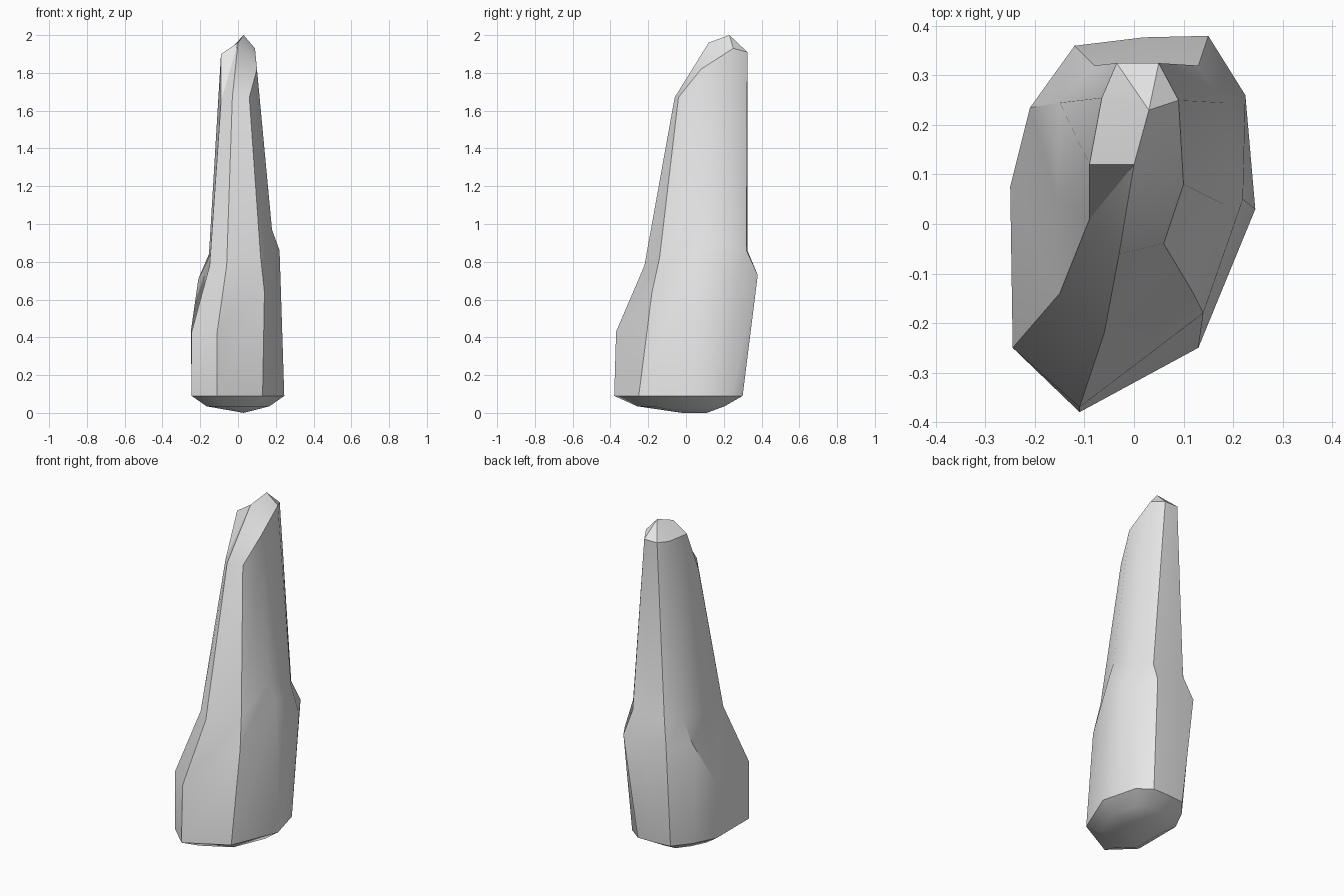
import bpy
import bmesh
import math
from mathutils import Vector

# Remove the default object only
default_cube = bpy.data.objects.get("Cube")
if default_cube:
    bpy.data.objects.remove(default_cube, do_unlink=True)


def make_material(name, colour):
    material = bpy.data.materials.new(name)
    material.use_nodes = True
    material.diffuse_color = colour
    for node in material.node_tree.nodes:
        if node.type == 'BSDF_PRINCIPLED':
            node.inputs["Base Color"].default_value = colour
    return material


def loft(name, sections, material):
    """Skin matching cross-sections, merging points that coincide."""
    bm = bmesh.new()
    rings = [[bm.verts.new(p) for p in section] for section in sections]
    for lower, upper in zip(rings, rings[1:]):
        count = len(lower)
        for i in range(count):
            j = (i + 1) % count
            bm.faces.new((lower[i], lower[j], upper[j], upper[i]))
    bmesh.ops.remove_doubles(bm, verts=bm.verts[:], dist=0.001)
    bmesh.ops.recalc_face_normals(bm, faces=bm.faces[:])
    mesh = bpy.data.meshes.new(name)
    bm.to_mesh(mesh)
    bm.free()
    mesh.materials.append(material)
    obj = bpy.data.objects.new(name, mesh)
    bpy.context.collection.objects.link(obj)
    return obj


def shrink(section, factor, height):
    """Scaled copy of a cross-section, flattened to one height."""
    return [(x * factor, y * factor, height) for x, y, z in section]


def collapse(section, front_point, back_point, split):
    """Gather a cross-section into a short front-to-back ridge."""
    return [front_point if y < split else back_point for x, y, z in section]


# Cross-sections run from the front corner towards +x and around the back
base = [(-.11, -.38, .09), (.13, -.25, .09), (.245, .03, .09), (.19, .24, .09),
        (.11, .3, .09), (0, .3, .09), (-.1, .29, .09), (-.18, .19, .09),
        (-.245, .06, .09), (-.245, -.25, .09)]

# Shoulder: the slanting crease between the wide base and the narrow neck
shoulder = [(-.11, -.37, .43), (.14, -.18, .64), (.22, .05, .86), (.225, .26, .71),
            (.15, .38, .73), (.02, .377, .72), (-.12, .36, .71), (-.21, .235, .71),
            (-.25, .075, .43), (-.245, -.25, .43)]

# Neck: where the long upper shaft begins
neck = [(-.06, -.22, .78), (.12, -.14, .82), (.18, .04, .97), (.18, .245, .88),
        (.13, .32, .86), (.03, .325, .86), (-.08, .32, .86), (-.15, .245, .85),
        (-.155, .05, .82), (-.15, -.14, .78)]

# Tip: slanted upper end of the shaft
tip = [(-.03, -.06, 1.67), (.06, -.04, 1.67), (.1, .08, 1.82), (.09, .25, 1.93),
       (.05, .325, 1.91), (.01, .325, 1.91), (-.035, .325, 1.91), (-.065, .255, 1.9),
       (-.09, .12, 1.9), (-.09, .01, 1.65)]

underside = shrink(base, .68, .035)
bottom = collapse(underside, Vector((.03, -.02, 0)), Vector((.03, .11, 0)), 0)
crown = collapse(tip, Vector((0, .12, 1.96)), Vector((.03, .23, 2)), .2)

# Whole body in a single grey
grey = make_material("plain_grey", (.8, .8, .8, 1))
body = loft("tapered_body",
            [bottom, underside, base, shoulder, neck, tip, crown], grey)

# Smooth shading that keeps the pronounced creases
bpy.ops.object.select_all(action='DESELECT')
body.select_set(True)
bpy.context.view_layer.objects.active = body
bpy.ops.object.shade_smooth_by_angle(angle=math.radians(35))
